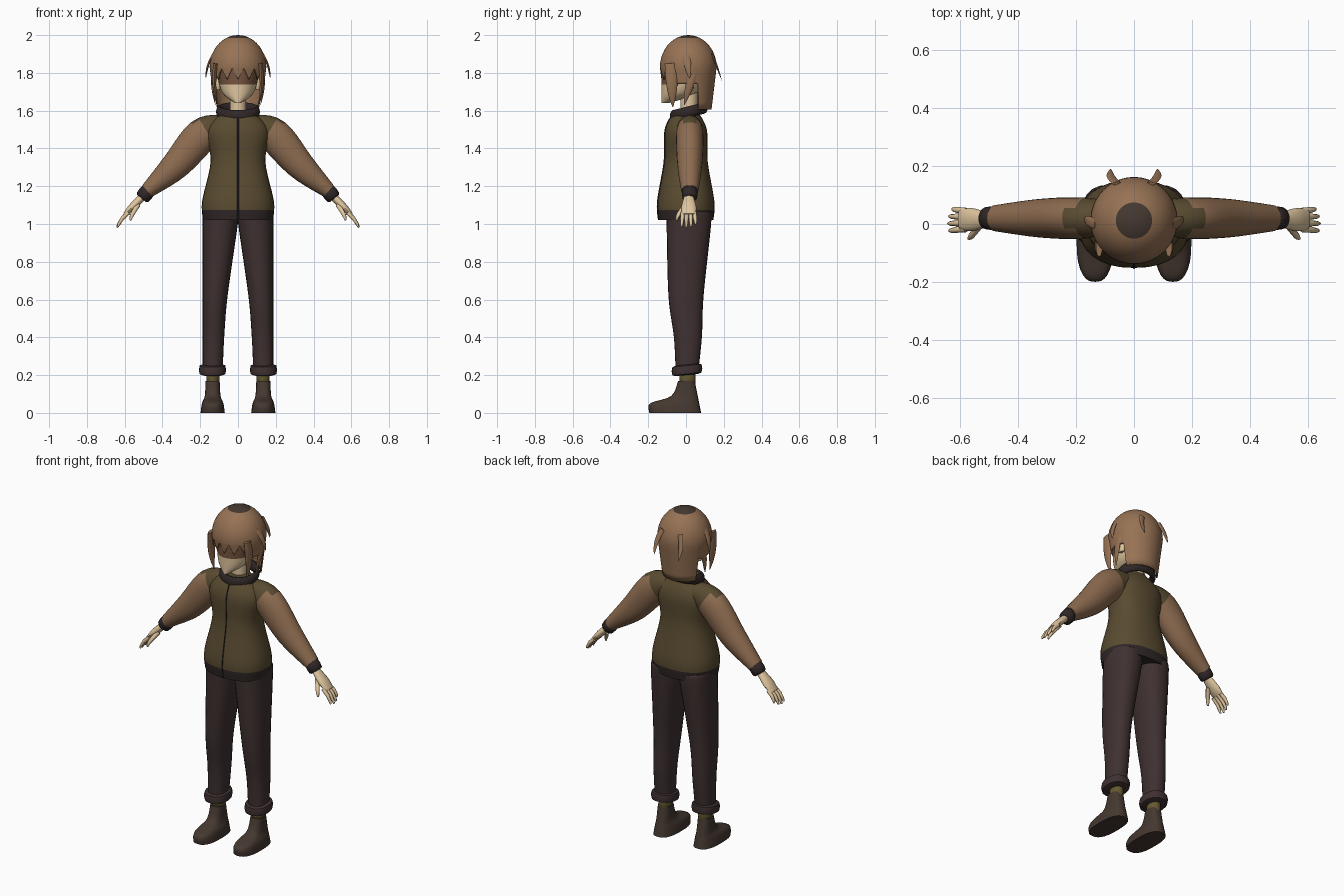
import bpy, bmesh, math
from mathutils import Vector

if "Cube" in bpy.data.objects:
    bpy.data.objects.remove(bpy.data.objects["Cube"])


def material(name, *rgb):
    m = bpy.data.materials.new(name)
    m.use_nodes = True
    m.diffuse_color = (*rgb, 1)
    m.node_tree.nodes["Principled BSDF"].inputs["Base Color"].default_value = (*rgb, 1)
    return m


HAIR = material("hair brown", .31, .17, .09)
CROWN = material("crown dark brown", .06, .04, .03)
SKIN = material("skin", .74, .56, .34)
EYES = material("eye brown", .18, .09, .05)
VEST = material("jacket olive", .1, .07, .03)
SLEEVE = material("sleeve tan", .27, .15, .08)
TRIM = material("trim dark", .03, .02, .02)
PANTS = material("trouser brown", .05, .03, .03)
BOOT = material("boot brown", .06, .04, .03)
SOCK = material("sock olive", .13, .1, .03)
UP, ACROSS, DEPTH = Vector((0, 0, 1)), Vector((1, 0, 0)), Vector((0, 1, 0))
parts = []


def finish(bm, name, mat):
    bmesh.ops.recalc_face_normals(bm, faces=bm.faces)
    mesh = bpy.data.meshes.new(name)
    bm.to_mesh(mesh)
    bm.free()
    mesh.materials.append(mat)
    obj = bpy.data.objects.new(name, mesh)
    bpy.context.collection.objects.link(obj)
    parts.append(obj)
    return obj


def paint(obj, mat, rule):
    obj.data.materials.append(mat)
    index = len(obj.data.materials) - 1
    for p in obj.data.polygons:
        if rule(p.center):
            p.material_index = index


def smooth(rows, steps=5):
    """Ease a curve through the rows."""
    result = []
    for i in range(len(rows) - 1):
        before, a, b = rows[max(i - 1, 0)], rows[i], rows[i + 1]
        after = rows[min(i + 2, len(rows) - 1)]
        for s in range(steps):
            t = s / steps
            result.append(tuple(
                q + t * ((r - p) + t * ((2 * p - 5 * q + 4 * r - w) + t * (3 * (q - r) + w - p))) / 2
                for p, q, r, w in zip(before, a, b, after)))
    return result + [tuple(rows[-1])]


def loft(name, rings, mat, n=24, ref=None, power=2, caps=True, side=1, tilt=0):
    """Skin rings (x, y, z, half_u, half_v); level rings unless ref sets a sweep."""
    bm = bmesh.new()
    centres = [Vector(r[:3]) for r in rings]
    loops = []
    for i, (centre, ring) in enumerate(zip(centres, rings)):
        u, v = ACROSS, DEPTH
        if ref:
            t = (centres[min(i + 1, len(rings) - 1)] - centres[max(i - 1, 0)]).normalized()
            u = (ref - t * ref.dot(t)).normalized()
            v = t.cross(u)
        loop = []
        for k in range(n):
            c, s = (math.copysign(abs(w) ** (2 / power), w) for w in
                    (math.cos(math.tau * k / n), math.sin(math.tau * k / n)))
            p = centre + u * ring[3] * c + v * ring[4] * s
            loop.append(bm.verts.new((p.x * side, p.y, p.z + tilt * p.y)))
        loops.append(loop)
    for a, b in zip(loops, loops[1:]):
        for k in range(n):
            bm.faces.new((a[k], a[k - 1], b[k - 1], b[k]))
    if caps:
        bm.faces.new(loops[0])
        bm.faces.new(loops[-1])
    return finish(bm, name, mat)


def band(name, start, end, u, v, mat, **options):
    """Short cuff with rounded rims."""
    start, end = Vector(start), Vector(end)
    rings = [(*start.lerp(end, t), u * f, v * f)
             for t, f in ((0, .75), (.1, .97), (.5, 1.03), (.9, .97), (1, .75))]
    return loft(name, rings, mat, **options)


def lock(name, start, end, width, ref, side):
    """Flat tapering hair strand that bows outward."""
    rings = []
    for i in range(9):
        t = i / 8
        p = Vector(start).lerp(Vector(end), t) + ACROSS * .01 * math.sin(math.pi * t)
        half = width * (1 - .95 * t ** 3)
        rings.append((*p, half, half * .35))
    loft(name, rings, HAIR, n=10, ref=ref, side=side)


# Jacket body with dark hem, and a zip that follows its front
jacket = smooth([(0, 0, z, a, b) for z, a, b in (
    (1.02, .185, .145), (1.12, .19, .15), (1.33, .145, .115), (1.5, .165, .11), (1.6, .07, .06))], 6)
body = loft("jacket_body", jacket, VEST, n=32, power=2.3)
paint(body, TRIM, lambda c: c.z < 1.08)
loft("front_zip", [(0, y - b, z, .004, .004) for x, y, z, a, b in jacket[:-3]], TRIM, n=6)

# Rolled collar, lower at the front
rim = [math.tau * i / 12 for i in range(13)]
loft("collar", [(0, .015, 1.59 - .03 * math.cos(a), .1 - .016 * math.sin(a), .085 - .016 * math.sin(a))
                for a in rim], TRIM, n=28, caps=False, tilt=.25)

# Neck and face with a brown eye band
loft("neck", [(0, .015, z, .043, .045) for z in (1.55, 1.7)], SKIN)
face = loft("face", smooth([(0, b - .13, z, a, b) for z, a, b in (
    (1.64, .015, .02), (1.69, .08, .09), (1.78, .108, .126), (1.87, .11, .12))], 7), SKIN, n=32)
paint(face, EYES, lambda c: 1.735 < c.z < 1.82 and c.y < -.03)


# Hair shell: dome, jagged fringe, cheek openings and long back
def hair_bottom(d):
    if d < 1.1:
        return 1.825 - .12 * abs(d / .42 % 1 - .5)
    return 1.74 if d < 2 else 1.605


bm = bmesh.new()
columns, dome, drop = 90, 11, 6
grid = []
for k in range(columns):
    angle = math.tau * k / columns
    bottom = hair_bottom(min(angle, math.tau - angle))
    column = []
    for i in range(1, dome + drop + 1):
        phi = min(i / dome, 1) * math.pi / 2
        z, r = 1.83 + .17 * math.cos(phi), .15 * math.sin(phi)
        if i > dome:
            fall = (1.83 - bottom) * (i - dome) / drop
            z, r = z - fall, r * (1 - .8 * fall)
        column.append(bm.verts.new((r * math.sin(angle), .012 - r * math.cos(angle), z)))
    grid.append(column)
top = bm.verts.new((0, .012, 2))
for a, b in zip(grid, grid[1:] + grid[:1]):
    bm.faces.new((top, a[0], b[0]))
    for i in range(dome + drop - 1):
        bm.faces.new((a[i], a[i + 1], b[i + 1], b[i]))
hair = finish(bm, "hair_shell", HAIR)
paint(hair, CROWN, lambda c: c.z > 1.982)
shell = hair.modifiers.new("thickness", "SOLIDIFY")
shell.thickness = .008

for side, label in ((1, "left"), (-1, "right")):
    # Loose hair locks and ear
    lock(f"{label}_cheek_lock", (.12, -.08, 1.85), (.11, -.07, 1.62), .033, DEPTH, side)
    lock(f"{label}_ear_lock", (.13, .05, 1.85), (.12, -.01, 1.63), .025, DEPTH, side)
    lock(f"{label}_side_flick", (.13, 0, 1.9), (.17, .02, 1.77), .02, DEPTH, side)
    lock(f"{label}_back_flick", (.06, .14, 1.9), (.08, .19, 1.76), .016, ACROSS, side)
    band(f"{label}_ear", (.105, .02, 1.71), (.105, .02, 1.77), .012, .02, SKIN, n=12, side=side)

    # Sleeve with olive shoulder, and wrist cuff
    arm = loft(f"{label}_sleeve", smooth([(x, .02, z, u, v) for x, z, u, v in (
        (.08, 1.52, .06, .06), (.19, 1.47, .072, .09), (.33, 1.31, .066, .076),
        (.48, 1.175, .045, .04))]), SLEEVE, ref=DEPTH, side=side)
    paint(arm, VEST, lambda c: abs(c.x) - c.z < -1.32)
    band(f"{label}_wrist_cuff", (.47, .02, 1.185), (.51, .02, 1.135), .04, .04, TRIM,
         ref=DEPTH, side=side)

    # Hand
    loft(f"{label}_palm", smooth([(x, .015, 1.65 - x, u, v) for x, u, v in (
        (.5, .024, .02), (.56, .04, .02), (.6, .034, .01))], 4), SKIN, n=14, ref=DEPTH, side=side)
    knuckle, bend = Vector((.58, .014, 1.06)), Vector((.06, 0, -.08))
    for i, finger in enumerate(("index", "middle", "ring", "little")):
        spread = i - 1.5
        reach = 1 - .06 * (i - 1) ** 2
        rings = []
        for t in (0, .4, .8, 1):
            p = knuckle + bend * t * reach + DEPTH * spread * (.021 + .004 * t)
            p += ACROSS * .01 * math.sin(math.pi * t)
            rings.append((*p, .011 - .006 * t ** 3, .011 - .006 * t ** 3))
        loft(f"{label}_{finger}_finger", rings, SKIN, n=8, ref=DEPTH, side=side)
    loft(f"{label}_thumb", smooth([(.53, 0, 1.1, .014, .014), (.56, -.04, 1.05, .011, .011),
                                   (.57, -.05, 1.02, .005, .005)], 3),
         SKIN, n=8, ref=ACROSS, side=side)

    # Trouser leg with a straight outer seam, and rolled cuff
    loft(f"{label}_trouser_leg", smooth([(.187 - a, y, z, a, b) for z, y, a, b in (
        (.22, .005, .053, .06), (.4, .01, .057, .074), (.62, 0, .066, .093),
        (1, .015, .093, .118), (1.06, .01, .093, .118))]), PANTS, power=2.25, side=side)
    band(f"{label}_trouser_cuff", (.135, .005, .2), (.135, .005, .255), .07, .079, PANTS,
         power=2.3, tilt=.1, side=side)

    # Sock and boot, with the heel line almost upright
    band(f"{label}_sock", (.133, .008, .14), (.133, .008, .24), .034, .042, SOCK, side=side)
    loft(f"{label}_boot", smooth([(.134, .08 - z / 5 - b, z, a, b) for z, a, b in (
        (0, .064, .137), (.05, .057, .13), (.09, .042, .07), (.17, .037, .044))]),
         BOOT, n=28, power=2.6, side=side)

# Smooth shading that keeps hard edges
bpy.ops.object.select_all(action="DESELECT")
for obj in parts:
    obj.select_set(True)
bpy.context.view_layer.objects.active = parts[0]
bpy.ops.object.shade_smooth_by_angle(angle=math.radians(50))
